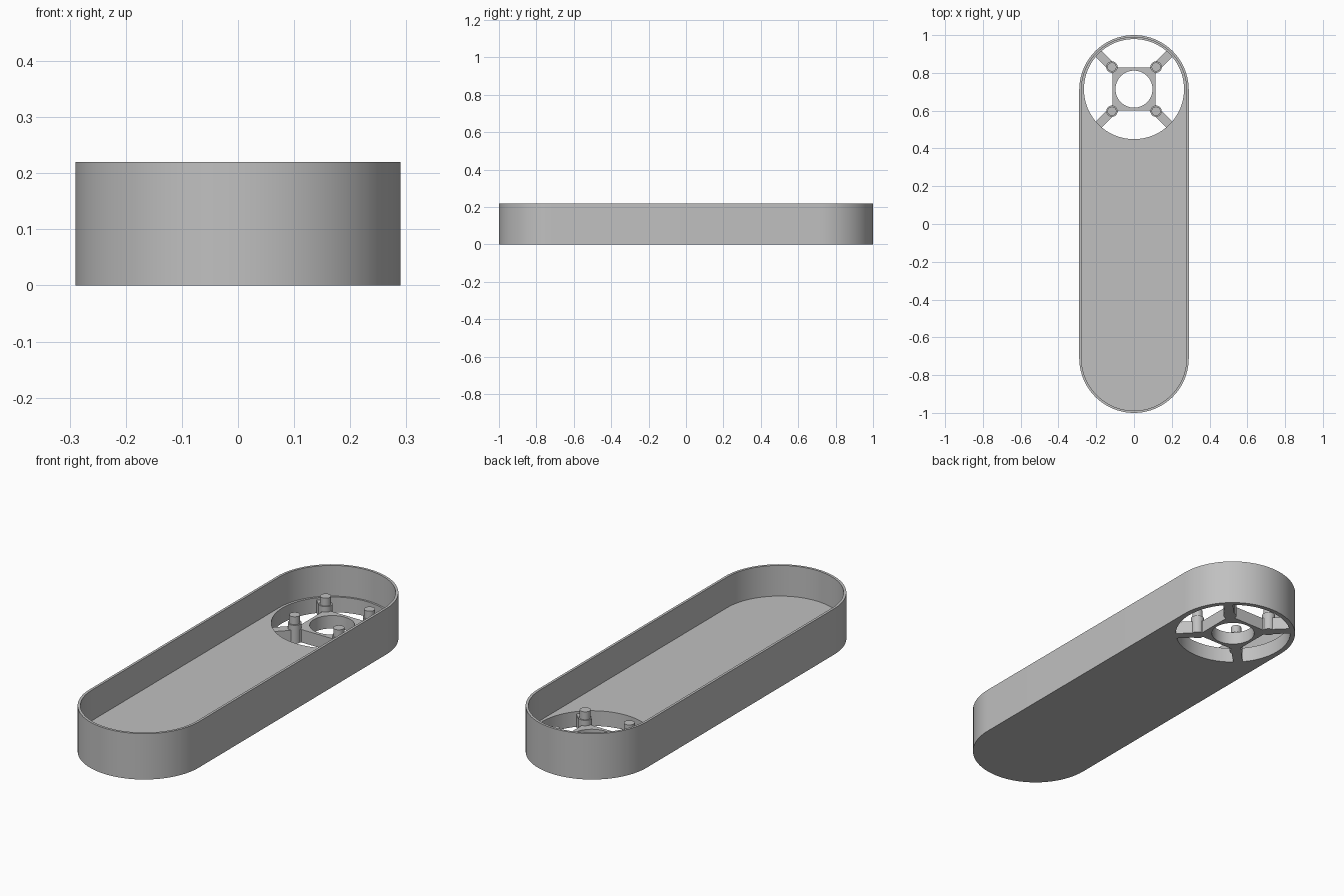
import bpy, bmesh, math
from mathutils import Matrix

cube = bpy.data.objects.get("Cube")
if cube:
    bpy.data.objects.remove(cube, do_unlink=True)

HEIGHT, FLOOR = 0.22, 0.073
RADIUS, WALL = 0.29, 0.012
MID = 1 - RADIUS            # centre of each rounded end
FAN_Y = 0.714               # centre of the round opening
POST = 0.117                # post offset from the opening centre

grey = bpy.data.materials.new("plain grey")
grey.use_nodes = True
colour = (0.53, 0.53, 0.53, 1)
grey.diffuse_color = colour
grey.node_tree.nodes["Principled BSDF"].inputs["Base Color"].default_value = colour


def arc(r, cy, start, end, n):
    return [(r * math.cos(start + (end - start) * i / n),
             cy + r * math.sin(start + (end - start) * i / n)) for i in range(n + 1)]


def circle(r, n=64):
    return arc(r, 0, 0, math.tau, n)[:-1]


def stadium(r):
    return arc(r, MID, 0, math.pi, 40) + arc(r, -MID, math.pi, math.tau, 40)


def box(x0, x1, half):
    return [(x0, -half), (x1, -half), (x1, half), (x0, half)]


def prism(name, outline, z0, z1, place=Matrix()):
    """Extrude a flat outline from z0 to z1."""
    bm = bmesh.new()
    face = bm.faces.new([bm.verts.new((x, y, z0)) for x, y in outline])
    top = bmesh.ops.extrude_face_region(bm, geom=[face])["geom"]
    bmesh.ops.translate(bm, vec=(0, 0, z1 - z0),
                        verts=[v for v in top if isinstance(v, bmesh.types.BMVert)])
    bmesh.ops.transform(bm, matrix=place, verts=bm.verts)
    bmesh.ops.recalc_face_normals(bm, faces=bm.faces)
    mesh = bpy.data.meshes.new(name)
    bm.to_mesh(mesh)
    bm.free()
    mesh.materials.append(grey)
    obj = bpy.data.objects.new(name, mesh)
    bpy.context.collection.objects.link(obj)
    return obj


def activate(obj):
    bpy.ops.object.select_all(action='DESELECT')
    obj.select_set(True)
    bpy.context.view_layer.objects.active = obj


def combine(obj, other, operation):
    mod = obj.modifiers.new("combine", 'BOOLEAN')
    mod.operation, mod.solver, mod.object = operation, 'EXACT', other
    activate(obj)
    bpy.ops.object.modifier_apply(modifier=mod.name)
    bpy.data.objects.remove(other, do_unlink=True)


def smooth(obj):
    activate(obj)
    bpy.ops.object.shade_smooth_by_angle(angle=math.radians(30))


centre = Matrix.Translation((0, FAN_Y, 0))

# Open tray with a round opening in its floor
tray = prism("tray", stadium(RADIUS), 0, HEIGHT)
combine(tray, prism("cavity", stadium(RADIUS - WALL), FLOOR, 1), 'DIFFERENCE')
combine(tray, prism("opening", circle(0.265), -1, 1, centre), 'DIFFERENCE')
smooth(tray)

# Square frame held in the opening by four diagonal spokes
PLATE = 0.062
frame = prism("mount_frame", box(-0.114, 0.114, 0.114), 0, PLATE, centre)
pins = []
for k in range(4):
    angle = math.pi / 4 + k * math.pi / 2
    turn = centre @ Matrix.Rotation(angle, 4, 'Z')
    combine(frame, prism("spoke", box(0.13, 0.268, 0.022), 0, PLATE, turn), 'UNION')
    at_post = turn @ Matrix.Translation((POST * math.sqrt(2), 0, 0))
    combine(frame, prism("post", circle(0.03, 32), 0, 0.088, at_post), 'UNION')
    # Narrower pin on each post
    pins.append(prism(f"pin_{k + 1}", circle(0.024, 32), 0.08, 0.126, at_post))
combine(frame, prism("bore", circle(0.098), -1, 1, centre), 'DIFFERENCE')
for part in [frame] + pins:
    smooth(part)
